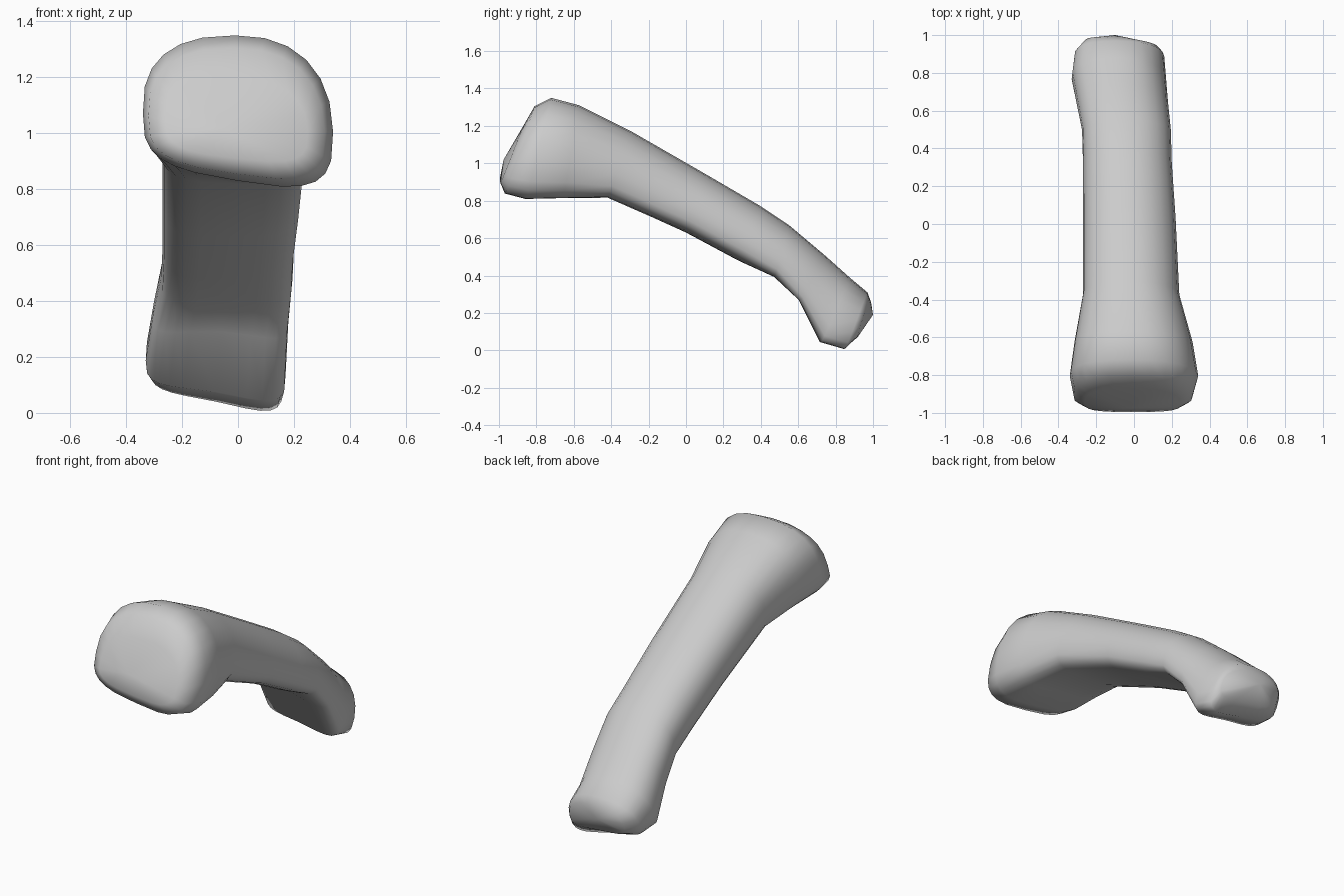
import bpy, bmesh, math

N = 24  # points around the bone

# Cross-sections along the bone, front to back:
# top y, top z, bottom y, bottom z, left x, right x,
# left raise, underside hollow, height of the widest point, top roundness
SECTIONS = [
    (-0.87, 1.20, -0.995, 0.88, -0.26, 0.25, 0.06, 0.00, 0.4, 2.4),
    (-0.81, 1.305, -0.97, 0.81, -0.32, 0.31, 0.09, 0.00, 0.4, 2.4),
    (-0.72, 1.35, -0.86, 0.775, -0.34, 0.34, 0.11, 0.00, 0.4, 2.4),
    (-0.57, 1.31, -0.66, 0.78, -0.315, 0.31, 0.08, 0.01, 0.4, 2.3),
    (-0.30, 1.175, -0.42, 0.80, -0.27, 0.24, 0.02, 0.01, 0.38, 2.2),
    (0.10, 0.945, 0.00, 0.63, -0.27, 0.22, 0.00, 0.00, 0.36, 2.15),
    (0.40, 0.77, 0.28, 0.48, -0.27, 0.20, 0.00, 0.00, 0.36, 2.15),
    (0.55, 0.67, 0.47, 0.375, -0.275, 0.195, 0.00, 0.02, 0.36, 2.2),
    (0.74, 0.51, 0.60, 0.235, -0.305, 0.18, 0.03, 0.04, 0.32, 2.2),
    (0.88, 0.385, 0.71, 0.005, -0.33, 0.17, 0.08, 0.03, 0.34, 2.3),
    (0.97, 0.31, 0.84, -0.03, -0.315, 0.16, 0.10, 0.02, 0.38, 2.3),
    (0.99, 0.26, 0.93, 0.05, -0.26, 0.13, 0.05, 0.01, 0.4, 2.3),
]


def spow(v, p):
    return math.copysign(abs(v) ** p, v)


def ring(bm, s):
    """Domed on top, flatter and squarer below, widest below the middle."""
    ty, tz, by, bz, xl, xr, lift, hollow, w, n = s
    verts = []
    for i in range(N):
        a = 2 * math.pi * i / N
        c, d = math.cos(a), math.sin(a)
        # the left shoulder is a little fuller than the right one
        p = 2 / (n + (0.15 if c < 0 else -0.1)) if d >= 0 else 2 / 3.4
        u, v = spow(c, p), spow(d, p)
        t = w + (1 - w) * v if d >= 0 else w + w * v
        x = (xl + xr) / 2 - 0.01 * max(d, 0) + u * (xr - xl) / 2
        low = 1 - t
        z = bz + (tz - bz) * t + low * (lift * (1 - u) / 2 + hollow * (1 - u * u))
        y = by + (ty - by) * t
        if by > 0.9:  # the far end slants back on the right
            y -= 0.015 * (u + 0.3)
        verts.append(bm.verts.new((x, y, max(z, 0))))
    return verts


# Loft the sections into one bone
bm = bmesh.new()
rings = [ring(bm, s) for s in SECTIONS]
for a, b in zip(rings, rings[1:]):
    for i in range(N):
        j = (i + 1) % N
        bm.faces.new((a[i], a[j], b[j], b[i]))

# Close both ends with slightly bulging caps
for r, tip in ((rings[0], (-0.05, -0.975, 1.02)), (rings[-1], (-0.1, 1.0, 0.19))):
    centre = bm.verts.new(tip)
    for i in range(N):
        bm.faces.new((r[i], r[(i + 1) % N], centre))
bmesh.ops.recalc_face_normals(bm, faces=bm.faces[:])
for f in bm.faces:
    f.smooth = True

mesh = bpy.data.meshes.new("toe_bone")
bm.to_mesh(mesh)
bm.free()
bone = bpy.data.objects.new("toe_bone", mesh)
bpy.context.collection.objects.link(bone)
